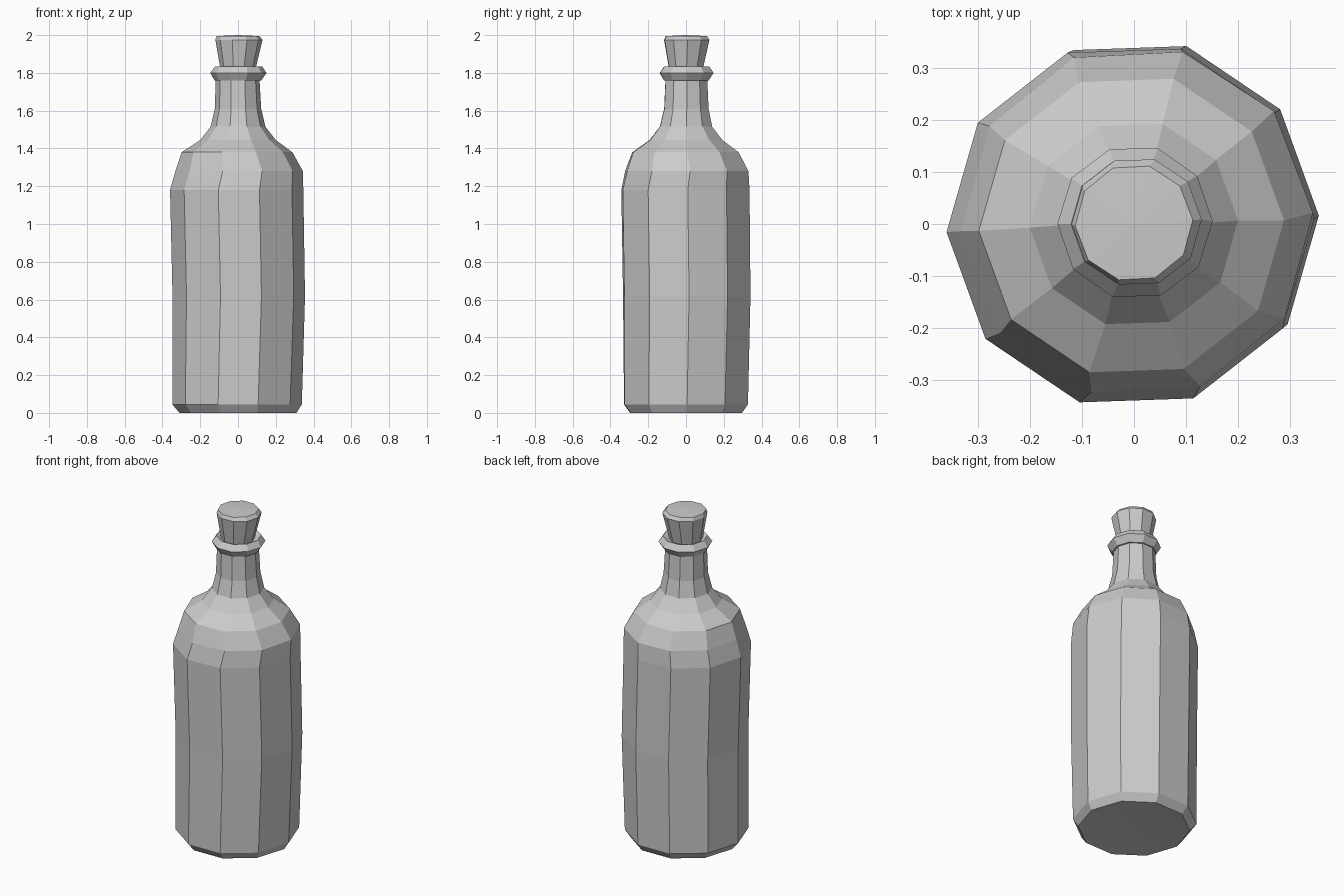
import bpy, bmesh
from math import sin, cos, radians

SIDES = 10

cube = bpy.data.objects.get("Cube")
if cube:
    bpy.data.objects.remove(cube, do_unlink=True)

grey = bpy.data.materials.new("plain grey")
grey.use_nodes = True
colour = (0.6, 0.6, 0.6, 1)
grey.diffuse_color = colour
grey.node_tree.nodes["Principled BSDF"].inputs["Base Color"].default_value = colour


def lathe(name, rings, bottom_z, top_z=None):
    """Flat-faced turned part; each ring is z, radius, x shift, y shift, twist."""
    bm = bmesh.new()
    loops = []
    for z, r, dx, dy, twist in rings:
        angles = [radians(twist + 360 * i / SIDES) for i in range(SIDES)]
        loops.append([bm.verts.new((dx + r * cos(a), dy + r * sin(a), z)) for a in angles])
    for low, high in zip(loops, loops[1:]):
        for i in range(SIDES):
            j = (i + 1) % SIDES
            bm.faces.new((low[i], low[j], high[j], high[i]))
    # fan caps
    for loop, z in ((loops[0], bottom_z), (loops[-1], top_z)):
        if z is not None:
            centre = bm.verts.new((0, 0, z))
            for i in range(SIDES):
                bm.faces.new((loop[i], loop[(i + 1) % SIDES], centre))
    bmesh.ops.recalc_face_normals(bm, faces=bm.faces)
    mesh = bpy.data.meshes.new(name)
    bm.to_mesh(mesh)
    bm.free()
    mesh.materials.append(grey)
    obj = bpy.data.objects.new(name, mesh)
    bpy.context.collection.objects.link(obj)
    return obj


# Hand-shaped bottle, slightly wobbly from ring to ring
lathe("bottle", [
    (0.0, 0.31, 0, 0, 1),
    (0.045, 0.343, -0.005, 0, 1),
    (0.62, 0.351, 0.004, 0.004, 2),
    (1.18, 0.353, -0.007, -0.003, 2),
    (1.28, 0.338, 0.006, 0.004, 3),
    (1.38, 0.293, -0.005, -0.003, 2),
    (1.445, 0.2, 0, 0, 2),
    (1.515, 0.145, 0, 0, 1),
    (1.61, 0.123, 0, 0.002, 1),
    (1.76, 0.116, -0.002, 0.002, 1),
    (1.76, 0.124, 0, 0.002, 1),       # collar
    (1.80, 0.149, 0.002, 0.003, 1),
    (1.835, 0.124, 0.003, 0.004, 2),
    (1.82, 0.09, 0, 0.002, 2),        # inside lip
    (1.74, 0.09, 0, 0, 2),
], 0.015, 1.74)

# Tapered stopper with a chamfered top edge
lathe("stopper", [
    (1.76, 0.083, 0, 0, 2),
    (1.83, 0.095, 0, 0, 2),
    (1.975, 0.125, 0.005, 0.004, 2),
    (1.995, 0.113, 0, 0.002, 3),
], 1.76, 2.0)
